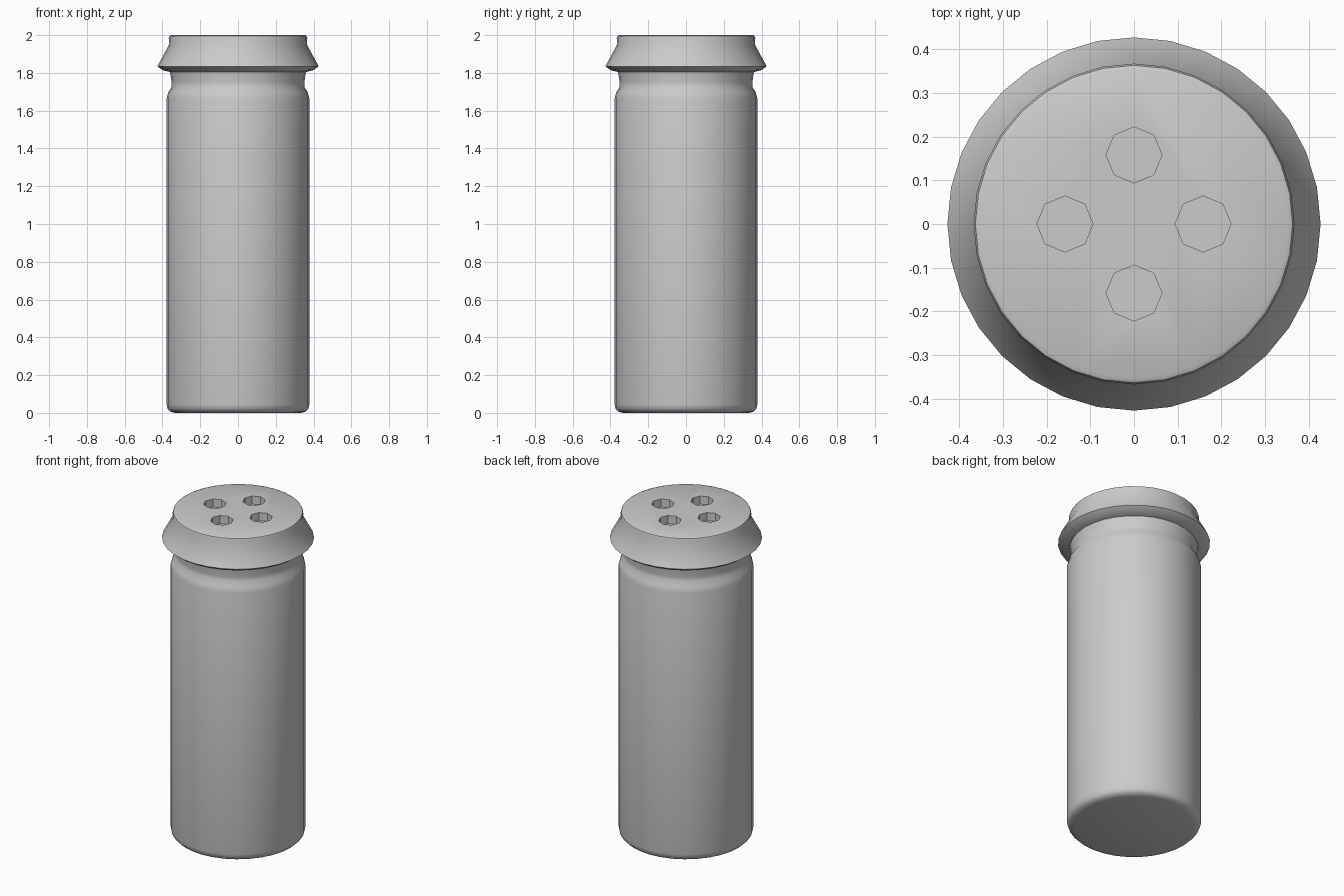
import bpy, bmesh, math

if "Cube" in bpy.data.objects:
    bpy.data.objects.remove(bpy.data.objects["Cube"])

SIDES = 32


def lathe(name, profile, close_top=True):
    """Revolve an (r, z) profile listed bottom to top and close its ends."""
    bm = bmesh.new()
    rings = []
    for r, z in profile:
        rings.append([bm.verts.new((r * math.cos(2 * math.pi * i / SIDES),
                                    r * math.sin(2 * math.pi * i / SIDES), z))
                      for i in range(SIDES)])
    for a, b in zip(rings, rings[1:]):
        for i in range(SIDES):
            j = (i + 1) % SIDES
            bm.faces.new((a[i], a[j], b[j], b[i]))
    bm.faces.new(rings[0][::-1])
    if close_top:
        bm.faces.new(rings[-1])
    mesh = bpy.data.meshes.new(name)
    bm.to_mesh(mesh)
    bm.free()
    obj = bpy.data.objects.new(name, mesh)
    bpy.context.collection.objects.link(obj)
    return obj


def activate(obj):
    bpy.ops.object.select_all(action='DESELECT')
    obj.select_set(True)
    bpy.context.view_layer.objects.active = obj


# Tall body with rounded foot and pinched neck
body = lathe("shaker_body", [
    (0.335, 0.0), (0.36, 0.008), (0.373, 0.022), (0.378, 0.045),
    (0.378, 1.665), (0.37, 1.695), (0.352, 1.725), (0.351, 1.75),
    (0.36, 1.805)], close_top=False)

# Flared cap with a raised lid
CAP_BASE = 1.805
cap = lathe("shaker_cap", [
    (0.36, CAP_BASE), (0.40, 1.815), (0.427, 1.835), (0.365, 1.95),
    (0.367, 1.985), (0.363, 1.995), (0.352, 2.0)])

# Four octagonal pouring holes
for k in range(4):
    a = k * math.pi / 2
    bpy.ops.mesh.primitive_cylinder_add(
        vertices=8, radius=0.064, depth=0.1,
        location=(0.158 * math.cos(a), 0.158 * math.sin(a), 2.0))
    cutter = bpy.context.object
    cutter.name = "hole_cutter"
    cutter.hide_render = True
    mod = cap.modifiers.new("hole", 'BOOLEAN')
    mod.operation = 'DIFFERENCE'
    mod.solver = 'EXACT'
    mod.object = cutter
    activate(cap)
    bpy.ops.object.modifier_apply(modifier=mod.name)
    bpy.data.objects.remove(cutter)

# Open the cap underside where it joins the neck
bm = bmesh.new()
bm.from_mesh(cap.data)
inner = [f for f in bm.faces
         if all(abs(v.co.z - CAP_BASE) < 1e-4 for v in f.verts)]
bmesh.ops.delete(bm, geom=inner, context='FACES')
bm.to_mesh(cap.data)
bm.free()

# Soft shading with crisp rims
for obj, angle in ((body, 50), (cap, 40)):
    activate(obj)
    bpy.ops.object.shade_smooth_by_angle(angle=math.radians(angle))
